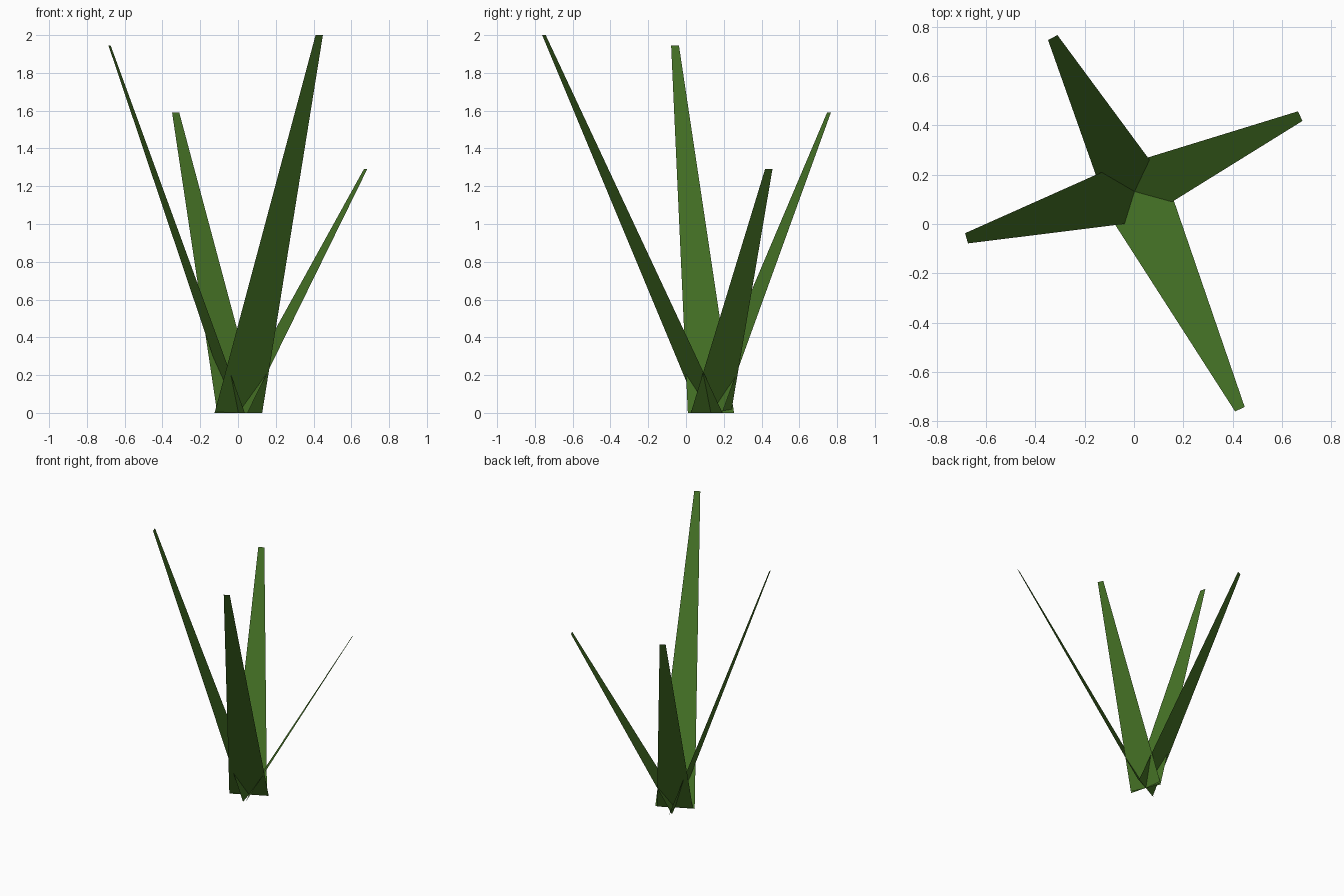
import bpy
from mathutils import Vector

if "Cube" in bpy.data.objects:
    bpy.data.objects.remove(bpy.data.objects["Cube"])

# One flat leaf-green colour
green = bpy.data.materials.new("leaf_green")
green.diffuse_color = (0.061, 0.171, 0.019, 1)
green.use_nodes = True
green.node_tree.nodes["Principled BSDF"].inputs["Base Color"].default_value = green.diffuse_color

ROOT = Vector((0.002, 0.132, 0))   # shared centre of all blade bases
BASE_HALF, TIP_HALF = 0.127, 0.0215


def blade(name, tip, base_half=BASE_HALF):
    """Flat tapered blade from the root to the tip, level across its width."""
    tip = Vector(tip)
    lean = tip - ROOT
    side = Vector((-lean.y, lean.x, 0)).normalized()
    verts = [ROOT - side * base_half, ROOT + side * base_half,
             tip + side * TIP_HALF, tip - side * TIP_HALF]
    mesh = bpy.data.meshes.new(name)
    mesh.from_pydata(verts, [], [(0, 3, 2, 1)])
    # turn the face so that its normal points up
    mesh.update()
    if mesh.polygons[0].normal.z < 0:
        mesh.flip_normals()
    mesh.materials.append(green)
    obj = bpy.data.objects.new(name, mesh)
    bpy.context.collection.objects.link(obj)
    return obj


# Four grass blades leaning out in a cross
blade("front_blade", (0.43, -0.752, 2.0), 0.14)
blade("left_blade", (-0.68, -0.058, 1.945))
blade("back_blade", (-0.33, 0.757, 1.59))
blade("right_blade", (0.675, 0.438, 1.29), 0.117)
